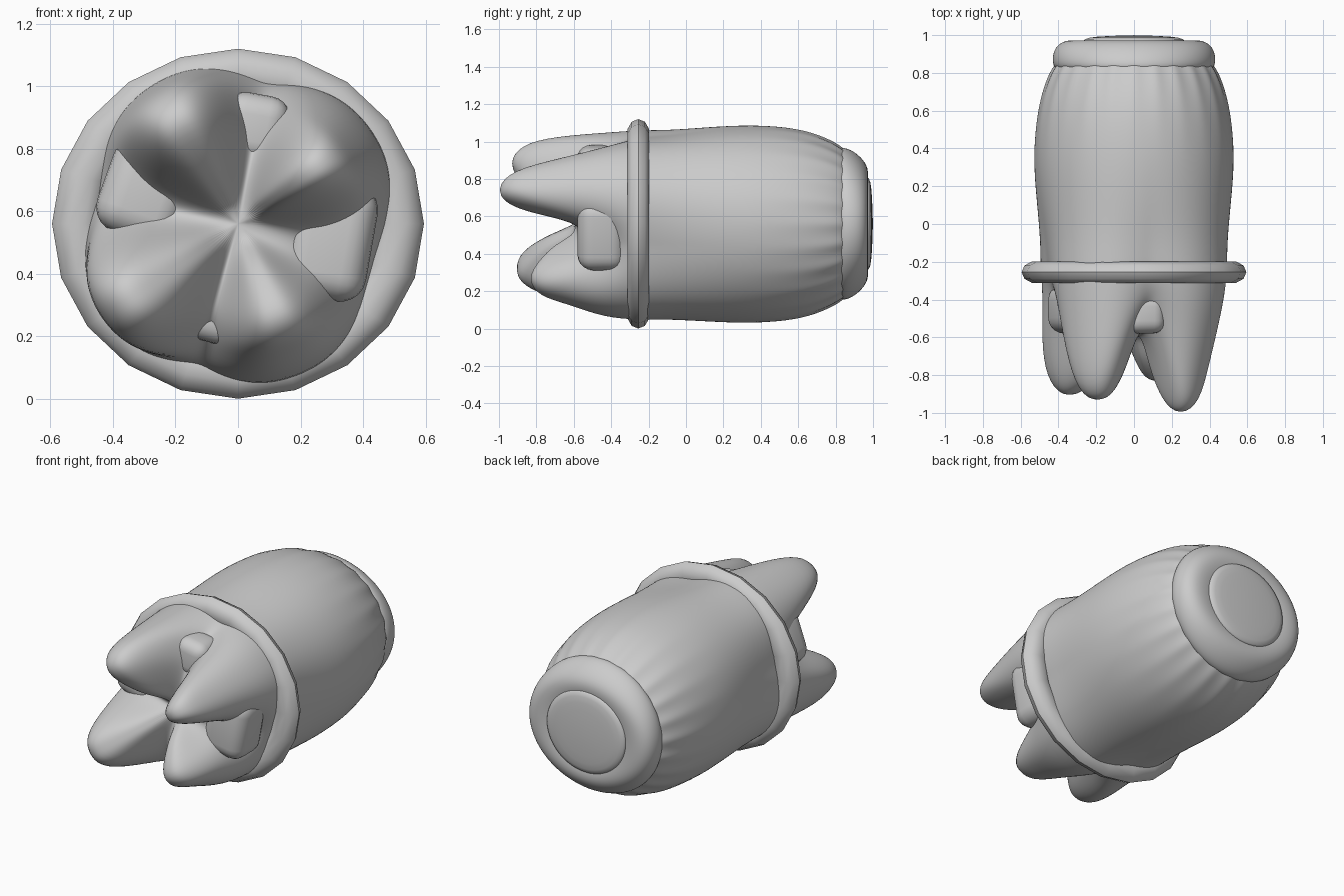
import bpy, bmesh
from math import cos, sin, radians, exp, pi, tau

if "Cube" in bpy.data.objects:
    bpy.data.objects.remove(bpy.data.objects["Cube"])

CZ = 0.56  # height of the long axis


def loft(name, rows, seg, level, cap_start=None, cap_end=None):
    """Rows of points around the y axis; rows[i](angle) -> (y, rx, rz)."""
    bm = bmesh.new()
    rings = []
    for row in rows:
        ring = []
        for k in range(seg):
            a = tau * k / seg
            y, rx, rz = row(a)
            ring.append(bm.verts.new((rx * cos(a), y, CZ + rz * sin(a))))
        rings.append(ring)
    for r0, r1 in zip(rings, rings[1:]):
        for k in range(seg):
            j = (k + 1) % seg
            bm.faces.new((r0[k], r0[j], r1[j], r1[k]))
    for ring, y in ((rings[0], cap_start), (rings[-1], cap_end)):
        if y is not None:
            c = bm.verts.new((0, y, CZ))
            for k in range(seg):
                bm.faces.new((ring[k], ring[(k + 1) % seg], c))
    bmesh.ops.recalc_face_normals(bm, faces=bm.faces)
    me = bpy.data.meshes.new(name)
    bm.to_mesh(me)
    bm.free()
    me.shade_smooth()
    ob = bpy.data.objects.new(name, me)
    bpy.context.collection.objects.link(ob)
    if level:
        m = ob.modifiers.new("smooth", 'SUBSURF')
        m.levels = m.render_levels = level
    return ob


# Roots: angle, tip y, tip radius
ROOTS = [(36, -1.015, 0.30), (121, -0.95, 0.37), (215, -0.925, 0.41), (292, -0.85, 0.31)]
VALLEY = [(-.25, .46), (-.32, .435), (-.38, .395), (-.44, .35), (-.50, .30),
          (-.54, .24), (-.57, .16), (-.585, .07)]


def root_at(a):
    def dist(r):
        return abs((a - radians(r[0]) + pi) % tau - pi)
    r = min(ROOTS, key=dist)
    d = dist(r)
    return r, exp(-(d / radians(29)) ** 2.8), exp(-(d / radians(35)) ** 2.6)


def front_row(i):
    def row(a):
        (_, ty, rt), w, wide = root_at(a)
        root = [(-.25, .525), (-.45, .515), (ty + .2, rt + .13), (ty + .06, rt + .095),
                (ty, rt + .01), (ty + .06, rt - .09), ((ty - .6) / 2 + .02, rt * .4), (-.6, .07)][i]
        v = VALLEY[i]
        wr = wide if i < 3 else w
        y = v[0] + (root[0] - v[0]) * w
        r = v[1] + (root[1] - v[1]) * wr
        return y, r, r
    return row


def barrel_row(y, r, lobe, ridge, sz):
    def row(a):
        wide = root_at(a)[2]
        q = r + lobe * (wide - .5) + ridge * cos(24 * a)
        return y, q, q * sz
    return row


# Barrel body flowing into the four roots
BARREL = [(.90, .36, 0, .004, .95), (.84, .425, 0, .008, .96), (.75, .468, 0, .006, .98),
          (.6, .512, .005, .002, 1), (.35, .537, .01, 0, .99), (.1, .515, .025, 0, 1),
          (-.1, .495, .05, 0, 1)]
rows = [barrel_row(*b) for b in BARREL] + [front_row(i) for i in range(8)]
loft("barrel_with_roots", rows, 72, 2, cap_start=.90, cap_end=-.59)


def plain_rows(pts):
    return [lambda a, p=p: (p[0], p[1], p[1] * p[2]) for p in pts]


# End cap with rounded edge, and the button set in it
loft("end_cap", plain_rows([(.81, .39, .97), (.825, .428, .965), (.88, .436, .92), (.94, .418, .85),
                            (.976, .365, .82), (.972, .27, .87), (.95, .2, .9)]),
     36, 2, cap_start=.81, cap_end=.95)
loft("end_button", plain_rows([(.94, .27, .93), (.97, .275, .93), (.988, .25, .93),
                               (.995, .15, .93)]), 32, 1, cap_start=.94, cap_end=1.0)

# Twenty-sided collar ring
tube = [(-.255 + .06 * sin(tau * k / 10), .515 + .08 * cos(tau * k / 10), .941) for k in range(11)]
loft("collar_ring", plain_rows(tube), 20, 0)


# Rounded blocks between the roots: angle, radius, y, (radial, y, tangential) size
def block(name, ang, rad, y, size):
    a = radians(ang)
    bpy.ops.mesh.primitive_cube_add(size=1, location=(rad * cos(a), y, CZ + rad * sin(a)))
    ob = bpy.context.object
    ob.name = name
    ob.scale = size
    bpy.ops.object.transform_apply(location=False, rotation=False, scale=True)
    ob.rotation_euler = (0, -a, 0)
    m = ob.modifiers.new("round", 'BEVEL')
    m.width = min(size) * .32
    m.segments = 5
    bpy.ops.object.shade_smooth()


block("right_block", -10, .295, -.45, (.28, .26, .38))
block("top_block", 80, .31, -.475, (.22, .21, .21))
block("left_block", 160, .31, -.45, (.28, .26, .32))
block("bottom_block", 254, .29, -.44, (.20, .20, .18))
